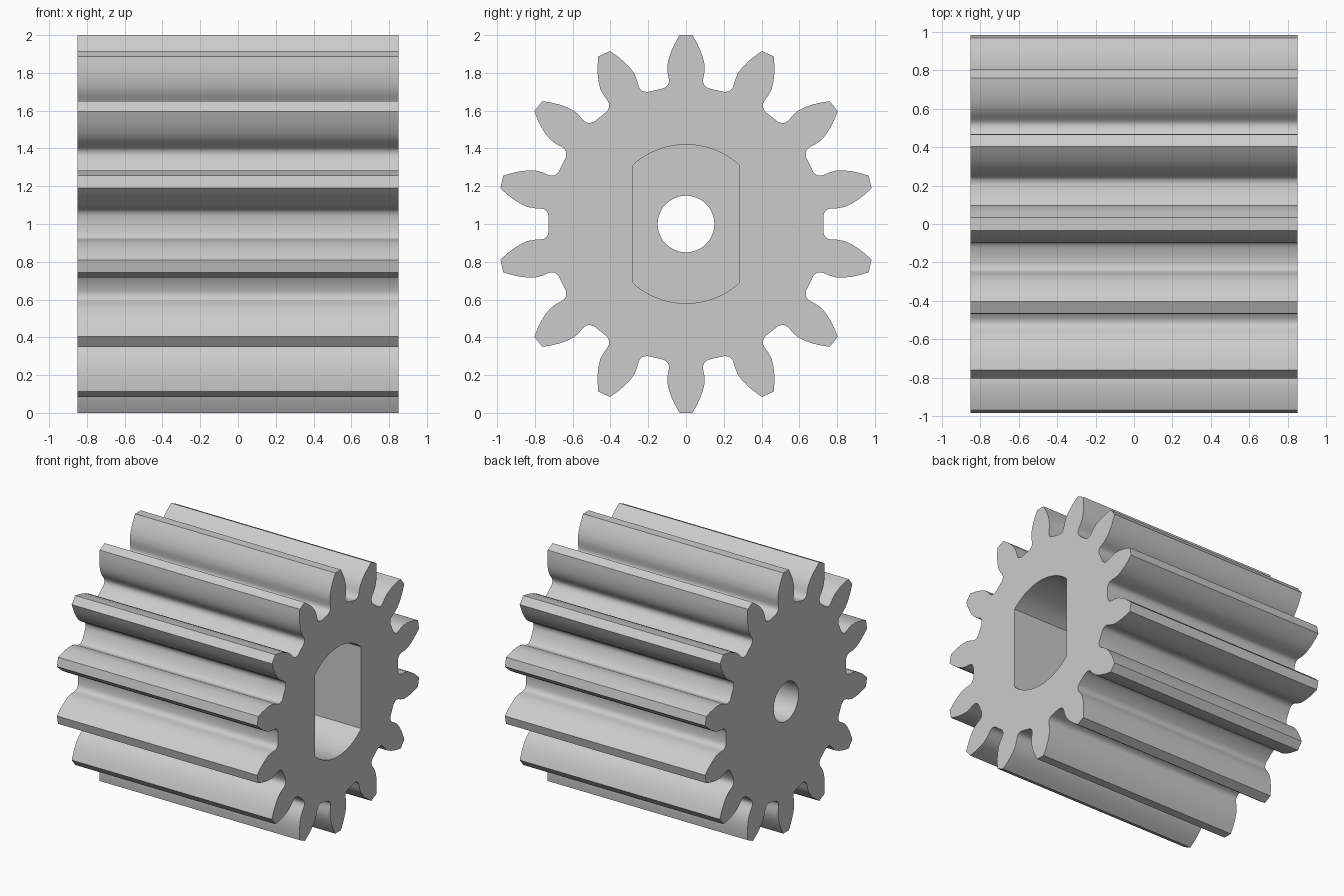
import bpy
import bmesh
from math import sin, cos, pi, asin

cube = bpy.data.objects.get("Cube")
if cube:
    bpy.data.objects.remove(cube, do_unlink=True)

TEETH = 14
HALF_LENGTH = 0.85
SOCKET_FLOOR = -0.25
AXIS_Z = 1.0

grey = bpy.data.materials.new("plain grey")
grey.use_nodes = True
colour = (0.6, 0.6, 0.6, 1)
grey.diffuse_color = colour
grey.node_tree.nodes["Principled BSDF"].inputs["Base Color"].default_value = colour


def prism(name, outline, x0, x1):
    """Extrude a (y, z) outline along x, around the gear axis."""
    bm = bmesh.new()
    face = bm.faces.new([bm.verts.new((x0, y, z + AXIS_Z)) for y, z in outline])
    new = bmesh.ops.extrude_face_region(bm, geom=[face])["geom"]
    verts = [v for v in new if isinstance(v, bmesh.types.BMVert)]
    bmesh.ops.translate(bm, verts=verts, vec=(x1 - x0, 0, 0))
    bmesh.ops.recalc_face_normals(bm, faces=bm.faces)
    mesh = bpy.data.meshes.new(name)
    bm.to_mesh(mesh)
    bm.free()
    mesh.materials.append(grey)
    obj = bpy.data.objects.new(name, mesh)
    bpy.context.collection.objects.link(obj)
    return obj


def arc(radius, start, end, steps):
    return [(radius * cos(start + (end - start) * i / steps),
             radius * sin(start + (end - start) * i / steps))
            for i in range(steps + 1)]


# Tooth flank from root fillet to tip: (distance from axis, half width)
flank = [(0.718, 0.12), (0.727, 0.106), (0.737, 0.096), (0.75, 0.091),
         (0.77, 0.091), (0.80, 0.097), (0.84, 0.099), (0.88, 0.090),
         (0.92, 0.076), (0.96, 0.057), (1.0, 0.034)]
tooth = [(r, -w) for r, w in flank] + [(r, w) for r, w in reversed(flank)]

outline = []
for i in range(TEETH):
    a = pi / 2 + i * 2 * pi / TEETH
    outline += [(r * cos(a) - w * sin(a), r * sin(a) + w * cos(a)) for r, w in tooth]
gear = prism("pinion_gear", outline, -HALF_LENGTH, HALF_LENGTH)

# Double-flat shaft socket, open on the left end
half_angle = asin(0.28 / 0.42)
top_arc = arc(0.42, pi / 2 - half_angle, pi / 2 + half_angle, 24)
socket = prism("socket_cutter", top_arc + [(-y, -z) for y, z in top_arc],
               SOCKET_FLOOR, HALF_LENGTH + 0.1)

# Round bore through the remaining wall
bore = prism("bore_cutter", arc(0.15, 0, 2 * pi, 48)[:-1],
             -HALF_LENGTH - 0.1, SOCKET_FLOOR + 0.1)

for cutter in (socket, bore):
    cutter.hide_render = True
    mod = gear.modifiers.new(cutter.name, 'BOOLEAN')
    mod.operation = 'DIFFERENCE'
    mod.solver = 'EXACT'
    mod.object = cutter

# Bake the cuts and drop the cutters
graph = bpy.context.evaluated_depsgraph_get()
cut_mesh = bpy.data.meshes.new_from_object(gear.evaluated_get(graph))
gear.modifiers.clear()
gear.data = cut_mesh
for cutter in (socket, bore):
    bpy.data.objects.remove(cutter, do_unlink=True)

bpy.ops.object.select_all(action='DESELECT')
gear.select_set(True)
bpy.context.view_layer.objects.active = gear
bpy.ops.object.shade_smooth_by_angle(angle=pi / 5)
